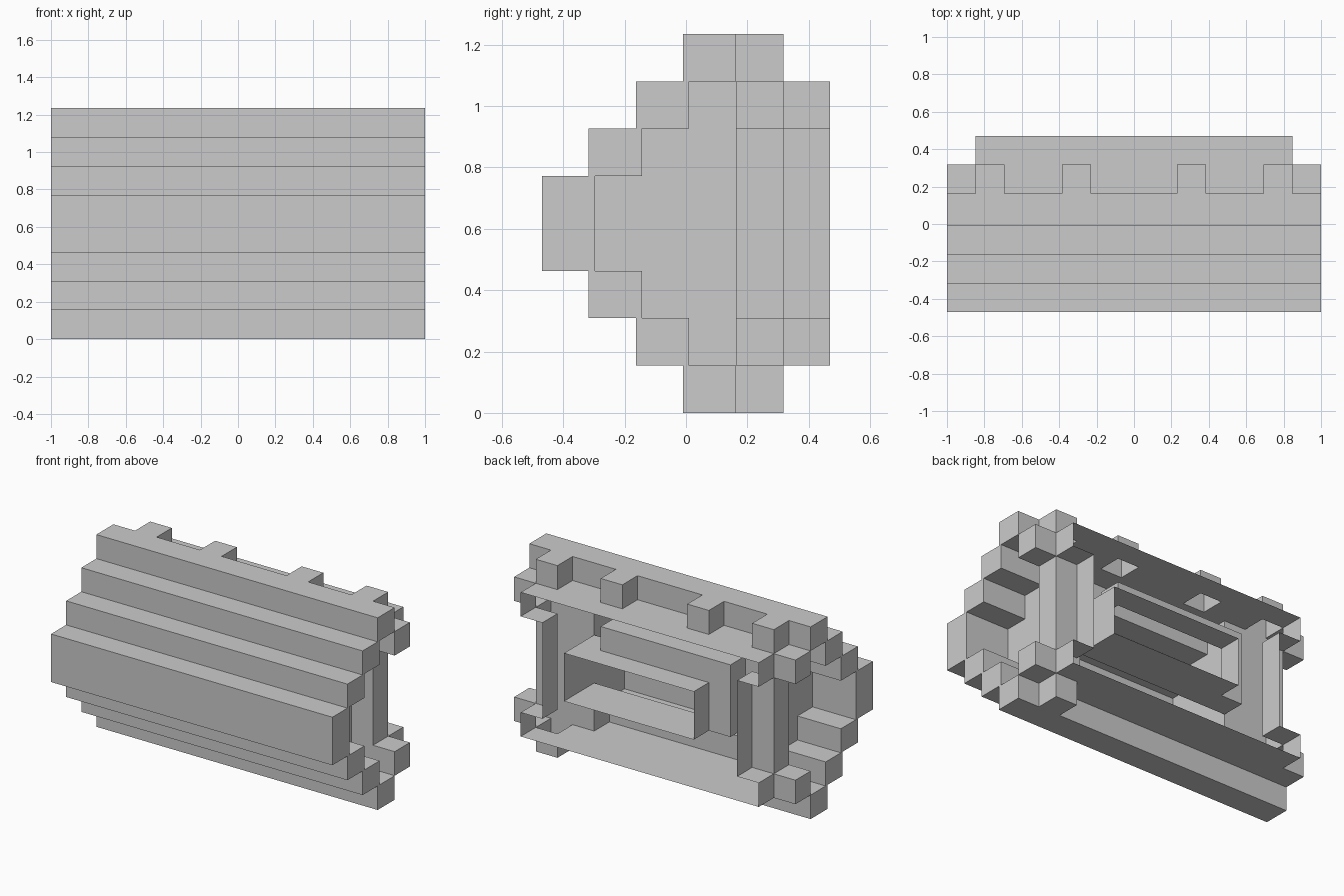
import bpy, bmesh

if "Cube" in bpy.data.objects:
    bpy.data.objects.remove(bpy.data.objects["Cube"])

# Grid lines of the blocky layout: 13 cells wide, 6 deep, 8 high
X = [-1 + i * 2 / 13 for i in range(14)]
Y = [-.47, -.317, -.163, -.01, .163, .317, .47]
Z = [k * 1.235 / 8 for k in range(9)]
FACES = {'-x': (0, 1, 3, 2), '+x': (4, 6, 7, 5), '-y': (0, 4, 5, 1),
         '+y': (2, 3, 7, 6), '-z': (0, 2, 6, 4), '+z': (1, 5, 7, 3)}


def finish(name, bm):
    bmesh.ops.recalc_face_normals(bm, faces=bm.faces)
    me = bpy.data.meshes.new(name)
    bm.to_mesh(me)
    bm.free()
    bpy.context.collection.objects.link(bpy.data.objects.new(name, me))


def block(name, xs, ys, zs, keep=tuple(FACES)):
    """Box between coordinates, keeping only the named sides."""
    bm = bmesh.new()
    vs = [bm.verts.new((x, y, z)) for x in xs for y in ys for z in zs]
    for k in keep:
        bm.faces.new([vs[i] for i in FACES[k]])
    bmesh.ops.delete(bm, geom=[v for v in bm.verts if not v.link_faces], context='VERTS')
    finish(name, bm)


def span(g, a, b):
    return (g[a], g[b])


# Stepped front shell of long bars
for j, rows in enumerate([[(3, 5)], [(2, 3), (5, 6)], [(1, 2), (6, 7)], [(0, 1), (7, 8)]]):
    for a, b in rows:
        block("shell_bar", (-1, 1), (Y[j], Y[j] + .173), span(Z, a, b))

# Top and bottom rear ledges, left open where tabs sit
for name, k, tabs, side in (("top", 7, (1, 4, 8, 11), '+z'), ("bottom", 1, (11,), '-z')):
    block(name + "_ledge", span(X, 1, 12), span(Y, 5, 6), span(Z, k, k + 1), ('-z',))
    cuts = [1] + [c for t in tabs for c in (t, t + 1)] + [12]
    for a, b in zip(cuts[::2], cuts[1::2]):
        if b > a:
            block(name + "_ledge_web", span(X, a, b), span(Y, 4, 5), span(Z, k, k + 1), ('-z',))
    zs = span(Z, 7, 8) if k == 7 else span(Z, 0, 1)
    for t in tabs:
        block(name + "_tab", span(X, t, t + 1), span(Y, 4, 5), zs, ('-x', '+x', '+y', '-y', side))

# Both ends: stepped plate, corner posts and corner blocks
plate = [(-.298, 3), (-.298, 5), (-.145, 5), (-.145, 6), (.008, 6), (.008, 7),
         (.163, 7), (.163, 1), (.008, 1), (.008, 2), (-.145, 2), (-.145, 3)]
for s in (-1, 1):
    def mx(a, b):
        return tuple(sorted((s * X[a], s * X[b])))
    out, inn = ('+x', '-x') if s > 0 else ('-x', '+x')
    bm = bmesh.new()
    f = bm.faces.new([bm.verts.new((s * X[10], y, Z[k])) for y, k in plate])
    r = bmesh.ops.extrude_face_region(bm, geom=[f], use_keep_orig=True)
    bmesh.ops.translate(bm, vec=(s * 2 / 13, 0, 0),
                        verts=[v for v in r['geom'] if isinstance(v, bmesh.types.BMVert)])
    finish("end_plate", bm)
    block("corner_post", mx(11, 12), span(Y, 4, 5), span(Z, 2, 6), (out, '-y', '+y'))
    block("post_flange", mx(11, 12), span(Y, 5, 6), span(Z, 2, 6), (inn,))
    for k, side in ((1, '+z'), (6, '-z')):
        block("side_tab", mx(12, 13), span(Y, 4, 5), span(Z, k, k + 1),
              (out, '-y', '+y', '-z', '+z'))
        block("corner_block", mx(11, 12), span(Y, 5, 6), span(Z, k, k + 1), (out, side))
        block("corner_front", mx(11, 12), span(Y, 4, 5), span(Z, k, k + 1), ('-y',))

# Inner channel, open to the rear
block("channel", span(X, 4, 10), span(Y, 5, 6), span(Z, 3, 5), ('-x', '+x', '-z', '+z'))
block("channel_end", span(X, 9, 10), span(Y, 4, 5), span(Z, 3, 5), ('+x', '+z'))
block("channel_floor", span(X, 3, 10), span(Y, 4, 5), span(Z, 3, 5), ('-z',))

# Raised housing around the channel
block("housing", span(X, 3, 9), span(Y, 4, 5), span(Z, 5, 6), ('-x', '+x', '+y', '+z'))
block("housing_side", span(X, 3, 4), span(Y, 4, 5), span(Z, 3, 5), ('-x', '+y'))
